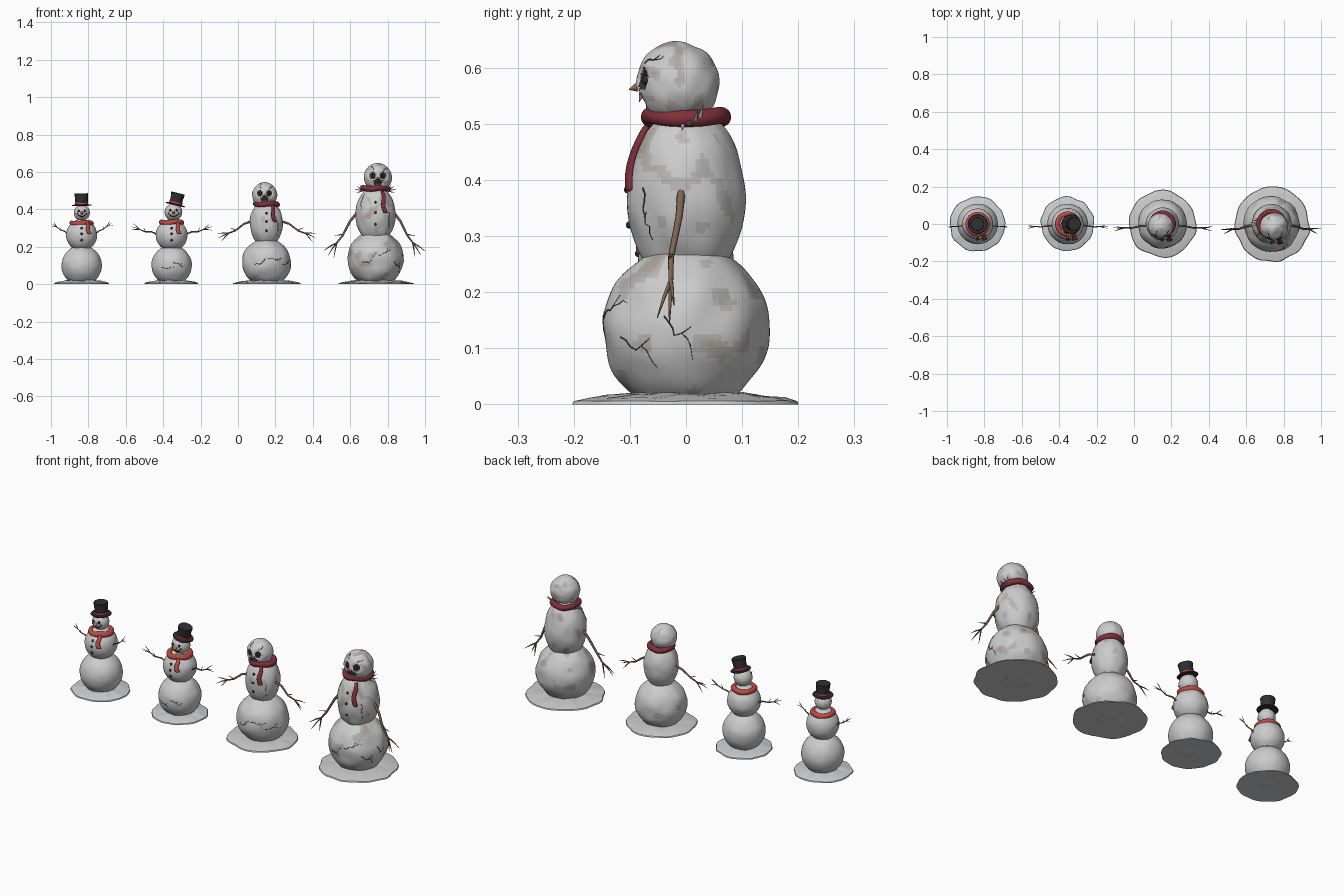
import bpy, bmesh, math, random
from math import sin, cos, pi
from mathutils import Vector, Matrix, noise

if "Cube" in bpy.data.objects:
    bpy.data.objects.remove(bpy.data.objects["Cube"])

random.seed(4)
MATS = {}
COAL, RED, DARK_RED = (.025, .025, .03), (.5, .07, .06), (.22, .03, .04)
HATC, WOOD, CARROT, ICE = (.03, .03, .035), (.2, .13, .08), (.75, .28, .05), (.45, .52, .56)


def mat(c):
    key = tuple(round(v, 3) for v in c)
    if key not in MATS:
        MATS[key] = bpy.data.materials.new("paint_%d" % len(MATS))
        MATS[key].diffuse_color = (*key, 1)
    return MATS[key]


def finish(bm, name, colour=None):
    me = bpy.data.meshes.new(name)
    bmesh.ops.recalc_face_normals(bm, faces=bm.faces)
    bm.to_mesh(me)
    bm.free()
    ob = bpy.data.objects.new(name, me)
    bpy.context.collection.objects.link(ob)
    if colour:
        me.materials.append(mat(colour))
    bpy.ops.object.select_all(action='DESELECT')
    bpy.context.view_layer.objects.active = ob
    ob.select_set(True)
    bpy.ops.object.shade_smooth_by_angle(angle=math.radians(40))
    return ob


def lathe(profile, n=48):
    bm = bmesh.new()
    rows = [[bm.verts.new((r * cos(2 * pi * i / n), r * sin(2 * pi * i / n), z)) for i in range(n)]
            for r, z in profile]
    for a, b in zip(rows, rows[1:]):
        for i in range(n):
            bm.faces.new((a[i], a[(i + 1) % n], b[(i + 1) % n], b[i]))
    bmesh.ops.remove_doubles(bm, verts=bm.verts, dist=1e-6)
    return bm


def tubes(name, splines, colour):
    # each spline is a list of (point, radius)
    cu = bpy.data.curves.new(name, 'CURVE')
    cu.dimensions, cu.bevel_depth, cu.bevel_resolution, cu.use_fill_caps = '3D', 1, 2, True
    for pts in splines:
        s = cu.splines.new('POLY')
        s.points.add(len(pts) - 1)
        for p, (co, r) in zip(s.points, pts):
            p.co, p.radius = (*co, 1), r
        s.use_smooth = True
    cu.materials.append(mat(colour))
    ob = bpy.data.objects.new(name, cu)
    bpy.context.collection.objects.link(ob)


def direction(az, el):
    return Vector((sin(az) * cos(el), -cos(az) * cos(el), sin(el)))


class Ball:
    """Lumpy snowball; azimuth 0 faces front, dents are (az, el, angle, depth)."""
    def __init__(self, c, r, rz, lump=.02, dents=()):
        self.c, self.r, self.rz, self.lump = Vector(c), r, rz, lump
        self.dents, self.seed = dents, Vector((c[0] * 17, c[2] * 31, 3))

    def hollow(self, d):
        return max([dep * max(0, 1 - d.angle(direction(a, e)) / w) ** .7 for a, e, w, dep in self.dents] or [0])

    def at(self, d, out=0):
        k = (1 + self.lump * noise.noise(d * 2.2 + self.seed)) * (1 - self.hollow(d))
        p = self.c + Vector((d.x * self.r, d.y * self.r, d.z * self.rz)) * k + d * out
        p.z = max(p.z, 0)
        return p

    def build(self, name, grime):
        bm = bmesh.new()
        bmesh.ops.create_uvsphere(bm, u_segments=72, v_segments=44, radius=1)
        tone = {}
        for f in bm.faces:
            d = f.calc_center_median().normalized()
            g = noise.noise(d * 2.6 + self.seed * 2) * 1.6 - .05
            f.material_index = 7 if self.hollow(d) > .06 else round(6 * min(1, max(0, g)))
        for v in bm.verts:
            v.co = self.at(v.co.normalized())
        ob = finish(bm, name)
        clean = Vector((.68, .69, .71)) * (1 - .15 * grime)
        for i in range(7):
            ob.data.materials.append(mat(clean.lerp(Vector((.4, .36, .32)), grime * i / 6)))
        ob.data.materials.append(mat((.04, .03, .03)))


def pebbles(name, ball, spots, colour=COAL):
    bm = bmesh.new()
    for az, el, r in spots:
        bmesh.ops.create_uvsphere(bm, u_segments=14, v_segments=10, radius=r,
                                  matrix=Matrix.Translation(ball.at(direction(az, el))))
    finish(bm, name, colour)


def cone(bm, a, b, r):
    d = b - a
    m = Matrix.Translation((a + b) / 2) @ d.to_track_quat('Z', 'Y').to_matrix().to_4x4()
    bmesh.ops.create_cone(bm, cap_ends=True, segments=12, radius1=r, radius2=r * .08, depth=d.length, matrix=m)


def cracks(name, ball, starts):
    lines = []
    for az, el, heading in starts:
        line = []
        for i in range(9):
            line.append((ball.at(direction(az, el), .0003), .0016 * (1 - i / 11)))
            h = heading + random.uniform(-.9, .9)
            az, el = az + .09 * cos(h), el + .09 * sin(h)
            if i == 4:
                lines.append([line[-1], (ball.at(direction(az + .05, el + .14), .0003), .0006)])
        lines.append(line)
    tubes(name, lines, (.06, .055, .05))


def arm(name, a, b, r):
    a, b = Vector(a), Vector(b)
    d = b - a
    L = d.length
    wrist = a.lerp(b, .7) + Vector((0, 0, -.02 * L))
    lines = [[(a, r), (a.lerp(b, .25) + Vector((0, .01, .03)) * L, r * .85),
              (a.lerp(b, .5) + Vector((0, -.02, -.04)) * L, r * .7), (wrist, r * .55)]]
    for ang, side in ((-.4, .1), (0, -.12), (.42, .04)):
        tip = wrist + Matrix.Rotation(ang, 3, 'Y') @ (d * .3) + Vector((0, side * L * .5, 0))
        lines.append([(wrist, r * .5), (wrist.lerp(tip, .5) + Vector((0, 0, .01 * L)), r * .4), (tip, r * .12)])
    mid = a.lerp(b, .48) + Vector((0, -.02, -.035)) * L
    lines.append([(mid, r * .45), (mid + Matrix.Rotation(math.copysign(.8, -d.x), 3, 'Y') @ (d * .17), r * .15)])
    tubes(name, lines, WOOD)


def snowman(tag, x, base, low, mid, head, scarf, arms, grime, hat=None):
    lump = .015 + .03 * grime
    hollow = grime > .4
    dents = [(-.42, .12, .34, .2), (.42, .12, .34, .2), (0, -.48, .42, .2)] if hollow else ()
    L = Ball((x, 0, low[1]), low[0], low[2], lump)
    M = Ball((x, 0, mid[1]), mid[0], mid[2], lump)
    H = Ball(head[0], head[1], head[1], lump, dents)
    for ball, part in ((L, "lower_body"), (M, "upper_body"), (H, "head")):
        ball.build(tag + part, grime)

    # snow mound underfoot
    bm = lathe([(0, .001), (.5, .001), (1, 0), (.985, .006), (.88, .011), (.7, .016), (.5, .02), (0, .02)], 72)
    for v in bm.verts:
        n = Vector((v.co.x, v.co.y, 0)).normalized()
        k = base * (1 + .075 * noise.noise(n * 2.4 + Vector((x * 9, 0, 0))))
        v.co = Vector((v.co.x * k + x, v.co.y * k, v.co.z * (1 + .3 * noise.noise(v.co * 4 + Vector((x * 9, 5, 0))))))
    finish(bm, tag + "snow_mound", Vector((.62, .63, .65)) * (1 - .1 * grime))

    # scarf ring and hanging tail
    sz, sr, st = scarf
    red = DARK_RED if hollow else RED
    bm = lathe([(sr + st * cos(t * pi / 8), st * sin(t * pi / 8) * 1.05) for t in range(17)])
    for v in bm.verts:
        v.co += Vector((x, 0, sz + .003 * sin(v.co.x * 60)))
    finish(bm, tag + "scarf_ring", red)
    bm = bmesh.new()
    rows = []
    for i in range(9):
        c = M.at(direction(.45 + .06 * sin(i * .9), .85 - i * .1), .008)
        w = Vector((.75, .3, 0)) * st * (.8 + .05 * i)
        rows.append([bm.verts.new(c - w), bm.verts.new(c + Vector((0, -.002, 0))), bm.verts.new(c + w)])
    for a, b in zip(rows, rows[1:]):
        for k in (0, 1):
            bm.faces.new((a[k], a[k + 1], b[k + 1], b[k]))
    ob = finish(bm, tag + "scarf_tail", red)
    s = ob.modifiers.new("thickness", 'SOLIDIFY')
    s.thickness, s.offset = .009, 0
    ob.modifiers.new("smooth", 'SUBSURF').levels = 1

    # coal buttons, eyes, mouth and nose
    k = H.r
    pebbles(tag + "buttons", M, [(0, e, .0065) for e in (.45, .08, -.32)])
    bm = bmesh.new()
    if hollow:
        for s in (-1, 1):
            for j in range(5):
                p = H.at(direction(-.26 + .13 * j, -.48 + .2 * s), .001)
                cone(bm, p, p + Vector((0, -.003, -.013 * s)), .004)
        finish(bm, tag + "jagged_teeth", (.3, .29, .27))
        pebbles(tag + "eyes", H, [(-.42, .12, k * .13), (.42, .12, k * .13)])
        bm = bmesh.new()
        p = H.at(direction(0, -.08))
        cone(bm, p, p + Vector((0, -.014, -.004)), .008)
        finish(bm, tag + "broken_nose", (.35, .14, .05))
    else:
        pebbles(tag + "eyes", H, [(-.4, .22, .0065), (.4, .22, .0065)])
        pebbles(tag + "mouth", H, [(a * .2, -.52 + .045 * a * a, .0042) for a in range(-3, 4)])
        p = H.at(direction(0, -.03), -.004)
        cone(bm, p, p + Vector((.004, -.042, -.004)), .009)
        finish(bm, tag + "carrot_nose", CARROT)

    # stick arms
    (ax, ay, az), tips = arms
    for s, tip in zip((-1, 1), tips):
        arm(tag + ("left_arm" if s < 0 else "right_arm"), (x + s * ax, ay, az), tip, .0035 + .0042 * grime)

    # cracks in the snow
    if grime > .15:
        n = round(1 + 3 * grime)
        cracks(tag + "lower_cracks", L, [(-.5 + .6 * i, -.1 + .25 * (i % 2), .3 - .3 * i) for i in range(n)])
    if hollow:
        cracks(tag + "upper_cracks", M, [(.75, .1, -1.2), (-.8, .2, 1.9)][:n - 2])
        cracks(tag + "head_cracks", H, [(.5, .5, .6), (-.4, .6, 2.2)])

    # top hat with band
    if hat:
        loc, tilt = hat
        m = Matrix.Translation(loc) @ Matrix.Rotation(tilt, 4, 'Y')
        for part, prof, c in (
                ("hat", [(0, 0), (.05, 0), (.053, .003), (.05, .007), (.033, .008), (.034, .04),
                         (.037, .064), (.035, .067), (0, .067)], HATC),
                ("hat_band", [(.033, .007), (.0355, .008), (.0358, .019), (.033, .02)], RED)):
            bm = lathe(prof)
            bmesh.ops.transform(bm, matrix=m, verts=bm.verts)
            finish(bm, tag + part, c)


snowman("fresh_", -.836, .147, (.108, .1, .107), (.083, .262, .085), ((-.835, -.005, .382), .043),
        (.325, .051, .014), ((.07, -.01, .265), ((-.995, -.015, .325), (-.675, -.015, .33))), .05,
        ((-.836, 0, .418), -.03))
snowman("tilted_", -.355, .143, (.108, .1, .107), (.085, .262, .085), ((-.345, -.005, .385), .047),
        (.33, .053, .014), ((.07, -.01, .263), ((-.57, -.015, .31), (-.14, -.015, .31))), .25,
        ((-.336, 0, .422), .24))
snowman("worn_", .152, .178, (.131, .115, .13), (.088, .325, .125), ((.142, -.01, .477), .067),
        (.428, .058, .014), ((.075, -.01, .338), ((-.105, -.025, .25), (.415, -.025, .25))), .65)
snowman("ruined_", .735, .2, (.149, .135, .15), (.106, .37, .16), ((.748, -.015, .571), .075),
        (.512, .066, .0145), ((.097, -.008, .384), ((.482, -.035, .16), (.978, -.035, .16))), 1)

# ice shards at the neck of the last figure
bm = bmesh.new()
for s in (-1, 1):
    for y, out, up in ((-.005, .035, -.012), (.005, .045, .008), (.015, .035, .025), (.022, .02, .035)):
        a = Vector((.735 + s * .066, y, .5))
        cone(bm, a, a + Vector((s * out, y * .4, up)), .005)
finish(bm, "ice_shards", ICE)

bpy.ops.object.select_all(action='SELECT')
bpy.ops.object.convert(target='MESH')

for m in bpy.data.materials:
    if m.users and not m.is_grease_pencil:
        m.use_nodes = True
        m.node_tree.nodes["Principled BSDF"].inputs["Base Color"].default_value = m.diffuse_color
